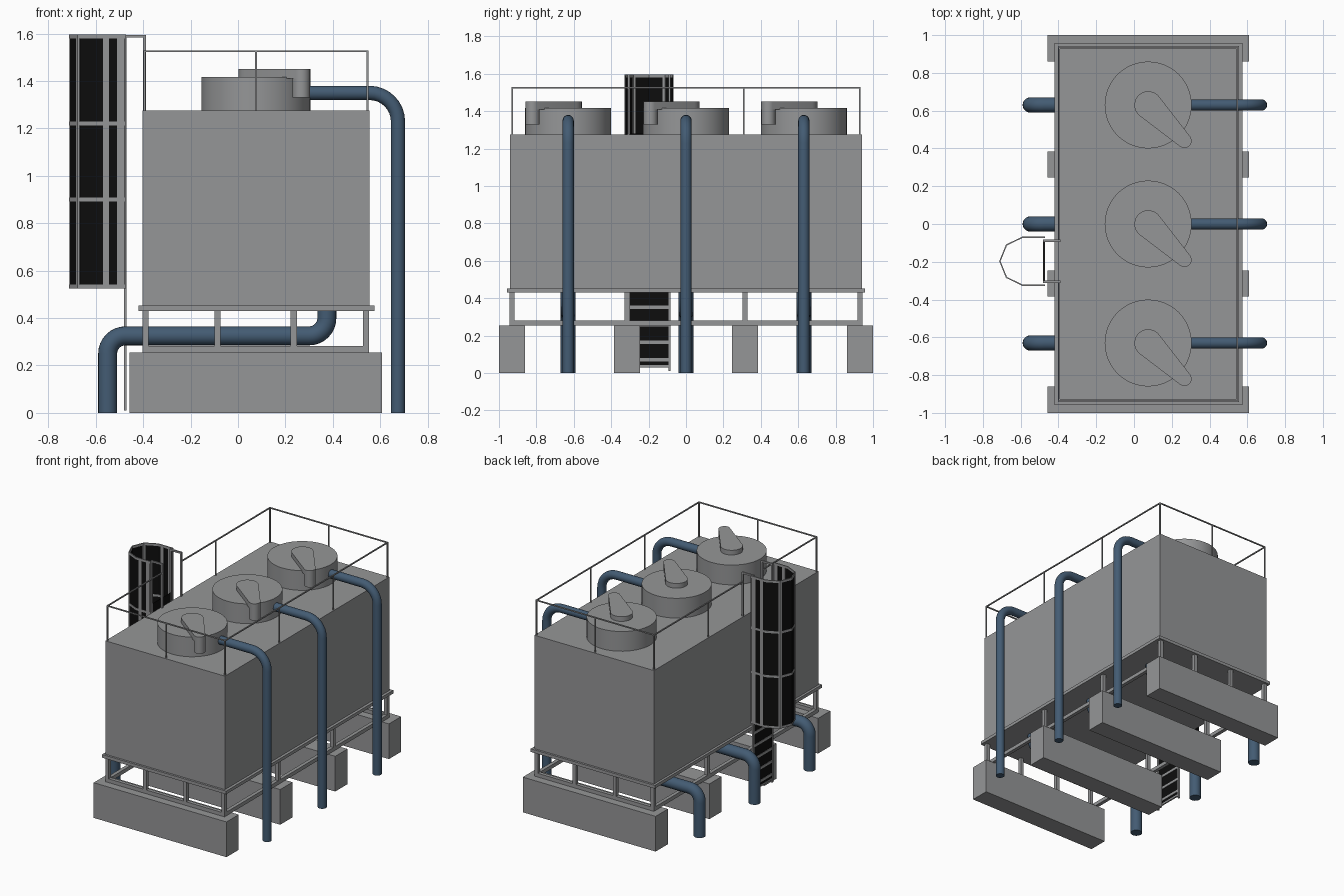
import bpy, bmesh, math
from mathutils import Vector

if "Cube" in bpy.data.objects:
    bpy.data.objects.remove(bpy.data.objects["Cube"])


def material(name, rgb):
    m = bpy.data.materials.new(name)
    m.diffuse_color = (*rgb, 1)
    m.use_nodes = True
    m.node_tree.nodes["Principled BSDF"].inputs["Base Color"].default_value = m.diffuse_color
    return m


GREY = material("steel grey", (0.30, 0.305, 0.31))
BLUE = material("pipe blue", (0.056, 0.105, 0.17))
BLACK = material("cage black", (0.004, 0.004, 0.004))


def finish(name, bm, mat, smooth=False):
    bmesh.ops.recalc_face_normals(bm, faces=bm.faces[:])
    me = bpy.data.meshes.new(name)
    bm.to_mesh(me)
    bm.free()
    me.materials.append(mat)
    ob = bpy.data.objects.new(name, me)
    bpy.context.collection.objects.link(ob)
    if smooth:
        bpy.ops.object.select_all(action='DESELECT')
        ob.select_set(True)
        bpy.context.view_layer.objects.active = ob
        bpy.ops.object.shade_smooth_by_angle(angle=math.radians(40))
    return ob


def boxes(name, items, mat=GREY):
    """items: (x0, x1, y0, y1, z0, z1)"""
    bm = bmesh.new()
    for x0, x1, y0, y1, z0, z1 in items:
        vs = bmesh.ops.create_cube(bm, size=1)['verts']
        for v in vs:
            v.co = ((x0 + x1) / 2 + v.co.x * (x1 - x0),
                    (y0 + y1) / 2 + v.co.y * (y1 - y0),
                    (z0 + z1) / 2 + v.co.z * (z1 - z0))
    return finish(name, bm, mat)


def prism(name, outline, z0, z1, mat=GREY):
    bm = bmesh.new()
    f = bm.faces.new([bm.verts.new((x, y, z0)) for x, y in outline])
    ext = bmesh.ops.extrude_face_region(bm, geom=[f], use_keep_orig=True)['geom']
    for v in ext:
        if isinstance(v, bmesh.types.BMVert):
            v.co.z = z1
    return finish(name, bm, mat, True)


def arc(cx, cy, r, a0, a1, n):
    return [(cx + r * math.cos(a0 + (a1 - a0) * i / n),
             cy + r * math.sin(a0 + (a1 - a0) * i / n)) for i in range(n + 1)]


def tube(name, corners, bend, r, y, sides=20):
    """Round pipe in an xz plane with right-angle bends of the given radius."""
    pts = [Vector(c) for c in corners]
    path = [(pts[0], (pts[1] - pts[0]).normalized())]
    for a, b, c in zip(pts, pts[1:], pts[2:]):
        d0, d1 = (b - a).normalized(), (c - b).normalized()
        centre = b - d0 * bend + d1 * bend
        for i in range(9):
            t = i / 8 * math.pi / 2
            path.append((centre - d1 * bend * math.cos(t) + d0 * bend * math.sin(t),
                         d0 * math.cos(t) + d1 * math.sin(t)))
    path.append((pts[-1], (pts[-1] - pts[-2]).normalized()))
    bm = bmesh.new()
    rings = []
    for p, d in path:
        ring = []
        for k in range(sides):
            a = 2 * math.pi * k / sides
            u = r * math.cos(a)
            ring.append(bm.verts.new((p.x - d.y * u, y + r * math.sin(a), p.y + d.x * u)))
        rings.append(ring)
    for A, B in zip(rings, rings[1:]):
        for k in range(sides):
            j = (k + 1) % sides
            bm.faces.new((A[k], A[j], B[j], B[k]))
    bm.faces.new(rings[0])
    bm.faces.new(rings[-1])
    return finish(name, bm, BLUE, True)


def ribbon(name, pts, z0, z1, thick, mat):
    """Upright bent strip following a plan outline."""
    bm = bmesh.new()
    lo = [bm.verts.new((x, y, z0)) for x, y in pts]
    hi = [bm.verts.new((x, y, z1)) for x, y in pts]
    for i in range(len(pts) - 1):
        bm.faces.new((lo[i], lo[i + 1], hi[i + 1], hi[i]))
    ob = finish(name, bm, mat)
    s = ob.modifiers.new("thickness", 'SOLIDIFY')
    s.thickness, s.offset = thick, 0
    return ob


# Concrete piers
boxes("piers", [(-0.457, 0.608, y - 0.07, y + 0.07, 0, 0.255)
                for y in (-0.93, -0.315, 0.315, 0.93)])

# Tower body and its base flange
boxes("body", [(-0.403, 0.555, -0.942, 0.942, 0.45, 1.275)])
boxes("base_flange", [(-0.42, 0.575, -0.957, 0.957, 0.43, 0.453)])

# Support frame: lower rails and short posts
X0, X1, Y1, h = -0.39, 0.54, 0.93, 0.013
frame = [(X0 - h, X1 + h, y - h, y + h, 0.255, 0.282) for y in (-Y1, Y1)]
frame += [(x - h, x + h, -Y1, Y1, 0.255, 0.282) for x in (X0, X1)]
posts = [(x, y) for x in (X0, X1) for y in (-Y1, -0.315, 0.315, Y1)]
posts += [(x, y) for x in (-0.087, 0.235) for y in (-Y1, Y1)]
frame += [(x - h, x + h, y - h, y + h, 0.27, 0.44) for x, y in posts]
boxes("support_frame", frame)

# Roof railing, open where the ladder arrives
t, RX0, RX1, LA, LB = 0.004, -0.395, 0.547, -0.306, -0.088
rail = [(RX0 - t, RX1 + t, y - t, y + t, 1.522, 1.53) for y in (-Y1, Y1)]
rail += [(RX1 - t, RX1 + t, -Y1, Y1, 1.522, 1.53),
         (RX0 - t, RX0 + t, -Y1, LA, 1.522, 1.53),
         (RX0 - t, RX0 + t, LB, Y1, 1.522, 1.53)]
posts = [(x, y) for x in (RX0, RX1) for y in (-Y1, -0.31, 0.31, Y1)]
posts += [(0.076, -Y1), (0.076, Y1)]
rail += [(x - t, x + t, y - t, y + t, 1.27, 1.53) for x, y in posts]
boxes("roof_railing", rail)

# Three cells: fan housing, drive cover, inlet and outlet pipes
for i, y in enumerate((-0.63, 0, 0.63)):
    prism(f"fan_housing_{i}", arc(0.075, y, 0.23, 0, 2 * math.pi, 48)[:-1], 1.27, 1.418)
    a, q = -math.pi / 4, math.pi / 2
    tilt = math.asin((0.073 - 0.038) / 0.27)
    cover = arc(0.075, y, 0.073, a + q - tilt, a + 3 * q + tilt, 14)
    cover += arc(0.267, y - 0.19, 0.038, a - q + tilt, a + q - tilt, 10)
    prism(f"drive_cover_{i}", cover, 1.41, 1.452)
    prism(f"drive_leg_{i}", arc(0.267, y - 0.19, 0.0375, 0, 2 * math.pi, 20)[:-1], 1.33, 1.45)
    tube(f"upper_pipe_{i}", [(0.27, 1.35), (0.675, 1.35), (0.675, 0)], 0.12, 0.03, y)
    tube(f"lower_pipe_{i}", [(-0.55, 0), (-0.55, 0.325), (0.375, 0.325), (0.375, 0.44)],
         0.075, 0.04, y)

# Ladder: dark backing, rungs, and stringers that hook over the roof edge
boxes("ladder_backing", [(-0.478, -0.474, LA, LB, 0.04, 1.28)], BLACK)
boxes("ladder_rungs", [(-0.481, -0.471, LA, LB, 0.062 + 0.0935 * i, 0.08 + 0.0935 * i)
                       for i in range(13)] + [(-0.481, -0.471, LA, LB, 0.03, 0.042)])
s = 0.006
stringers = []
for y in (LA, LB):
    stringers += [(-0.482, -0.47, y - s, y + s, 0.01, 1.595),
                  (-0.482, -0.389, y - s, y + s, 1.583, 1.595),
                  (-0.401, -0.389, y - s, y + s, 1.27, 1.595)]
boxes("ladder_stringers", stringers)

# Safety cage: dark sheet with grey hoops and upright bars
YC, W = -0.197, 0.127
half = [(-0.472, W), (-0.59, W), (-0.675, 0.086)]
cage = [(x, YC - w) for x, w in half] + [(-0.71, YC)] + [(x, YC + w) for x, w in half[::-1]]
ribbon("cage_sheet", cage, 0.528, 1.592, 0.003, BLACK)
for i, z in enumerate((0.525, 0.892, 1.213, 1.58)):
    ribbon(f"cage_hoop_{i}", cage, z, z + 0.016, 0.007, GREY)
for k, sgn in (("near", -1), ("far", 1)):
    for j, bar in enumerate(([(-0.472, W), (-0.478, W)], [(-0.482, W), (-0.51, W)],
                             [(-0.545, W), (-0.57, W)],
                             [(-0.667, 0.090), (-0.675, 0.086), (-0.68, 0.074)])):
        ribbon(f"cage_bar_{k}_{j}", [(x, YC + sgn * w) for x, w in bar],
               0.525, 1.596, 0.007, GREY)
